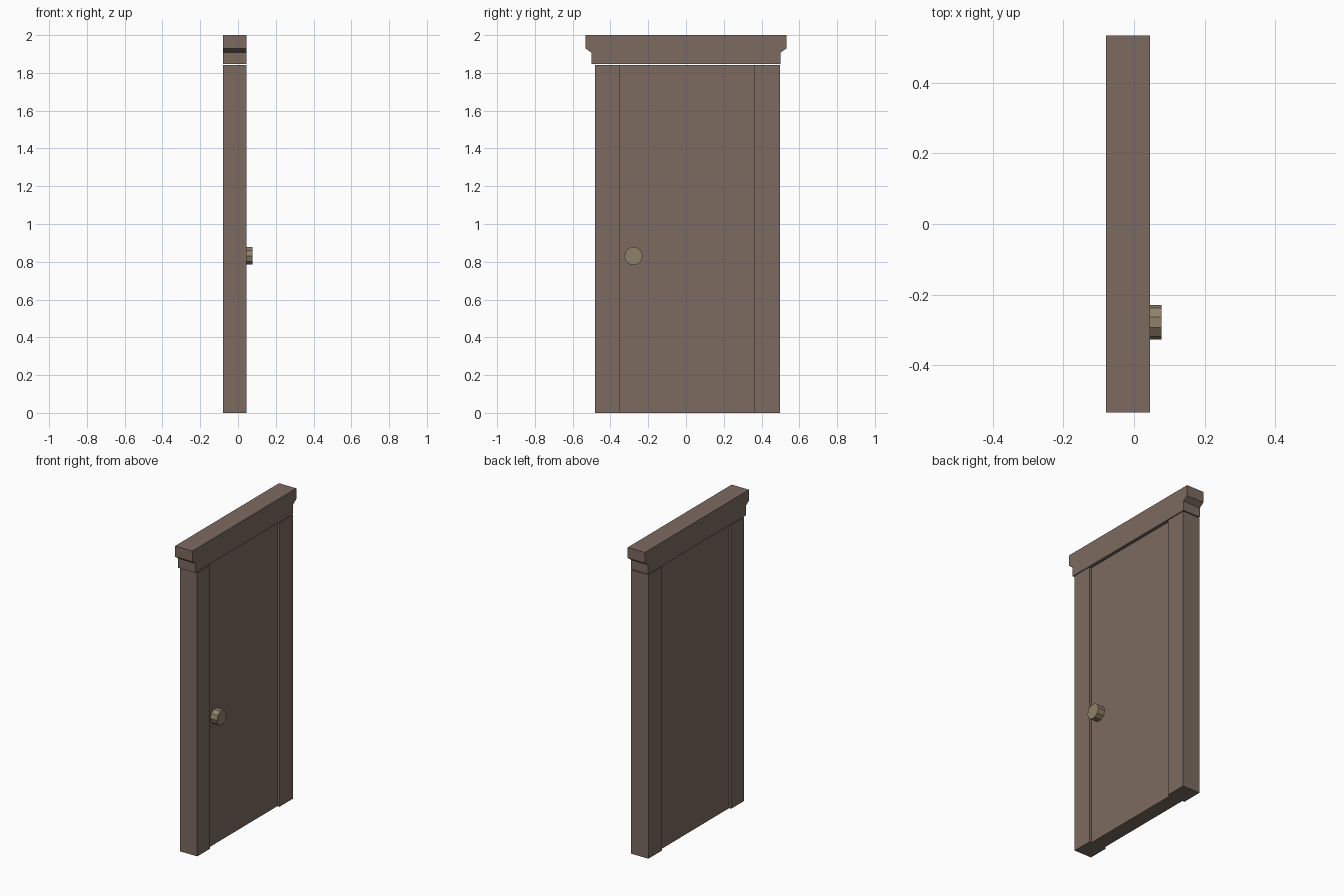
import bpy, bmesh, math

if "Cube" in bpy.data.objects:
    bpy.data.objects.remove(bpy.data.objects["Cube"])

def material(name, rgb):
    m = bpy.data.materials.new(name)
    m.diffuse_color = (*rgb, 1)
    m.use_nodes = True
    m.node_tree.nodes["Principled BSDF"].inputs["Base Color"].default_value = m.diffuse_color
    return m

WOOD = material("brown wood", (0.202, 0.147, 0.117))
BRASS = material("dull brass", (0.27, 0.22, 0.14))

def prism(name, outline, x0, x1, mat):
    """Extrude a (y, z) outline along x."""
    bm = bmesh.new()
    face = bm.faces.new([bm.verts.new((x0, y, z)) for y, z in outline])
    ext = bmesh.ops.extrude_face_region(bm, geom=[face])
    verts = [v for v in ext["geom"] if isinstance(v, bmesh.types.BMVert)]
    bmesh.ops.translate(bm, verts=verts, vec=(x1 - x0, 0, 0))
    bmesh.ops.recalc_face_normals(bm, faces=bm.faces)
    me = bpy.data.meshes.new(name)
    bm.to_mesh(me)
    bm.free()
    me.materials.append(mat)
    ob = bpy.data.objects.new(name, me)
    bpy.context.collection.objects.link(ob)
    return ob

def rect(y0, y1, z0, z1):
    return [(y0, z0), (y1, z0), (y1, z1), (y0, z1)]

BACK, FRONT, RECESS, POST_TOP = -0.079, 0.045, 0.015, 1.841

# Side posts and the recessed door between them
prism("left_post", rect(-0.482, -0.35, 0, POST_TOP), BACK, FRONT, WOOD)
prism("right_post", rect(0.36, 0.498, 0, POST_TOP), BACK, FRONT, WOOD)
prism("door_panel", rect(-0.35, 0.36, 0, POST_TOP), BACK + RECESS, FRONT - RECESS, WOOD)

# Lintel with a flared upper cap
side = [(0.5, 1.846), (0.5, 1.907), (0.533, 1.93), (0.533, 2.0)]
prism("lintel", side + [(-y, z) for y, z in reversed(side)], BACK, FRONT, WOOD)

# Door knob
knob = [(-0.278 + 0.049 * math.cos(a), 0.831 + 0.049 * math.sin(a))
        for a in (math.tau * i / 10 for i in range(10))]
prism("door_knob", knob, FRONT - RECESS, 0.078, BRASS)
